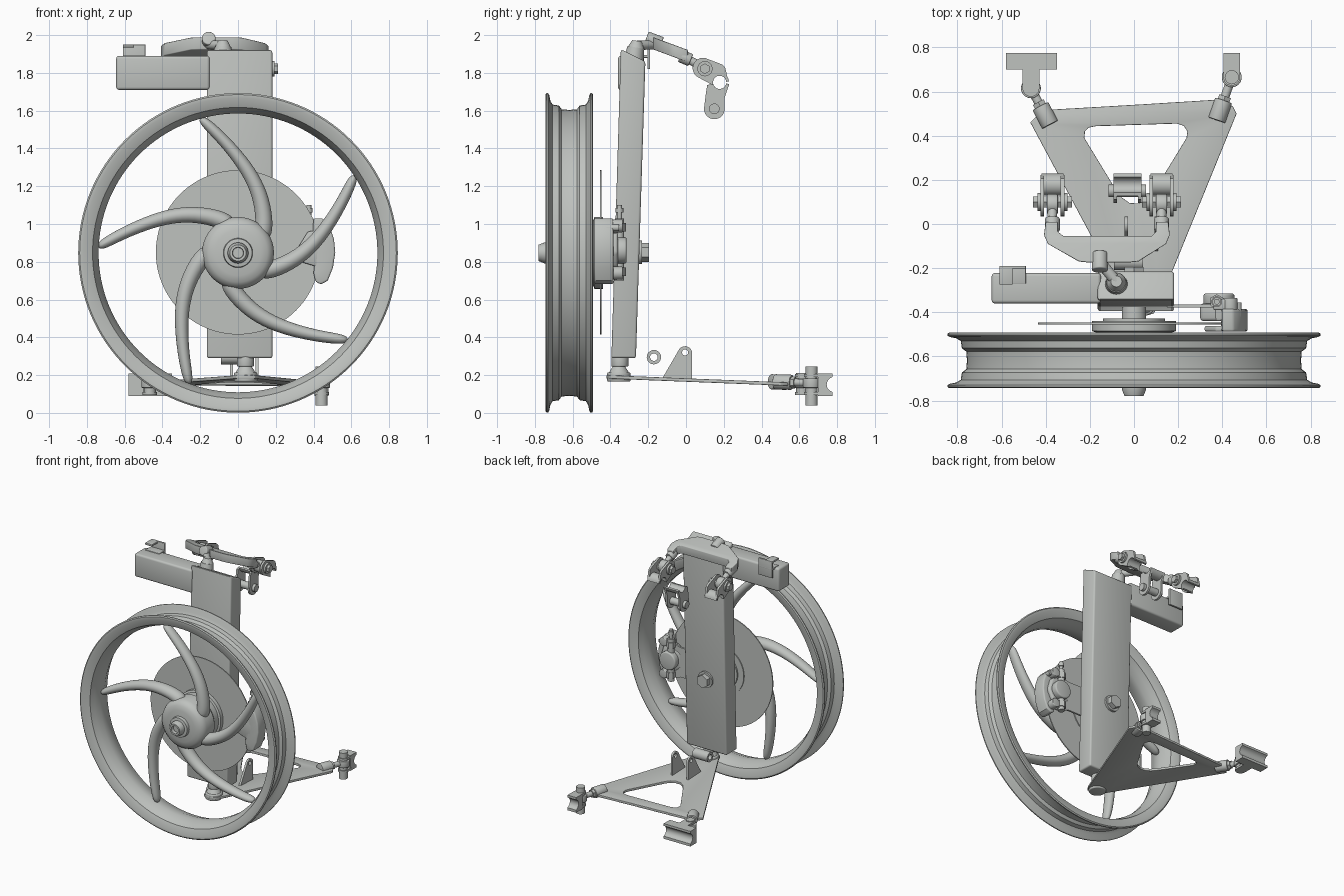
import bpy, bmesh, math
from mathutils import Matrix, Vector

if "Cube" in bpy.data.objects:
    bpy.data.objects.remove(bpy.data.objects["Cube"])

GREY = bpy.data.materials.new("light_grey")
GREY.diffuse_color = (0.52, 0.54, 0.52, 1)
GREY.use_nodes = True
GREY.node_tree.nodes["Principled BSDF"].inputs["Base Color"].default_value = GREY.diffuse_color
AXES = {'x': Matrix(((0, 0, 1), (1, 0, 0), (0, 1, 0))),
        'y': Matrix(((1, 0, 0), (0, 0, -1), (0, 1, 0))),
        'z': Matrix.Identity(3)}


def finish(name, bm, bevel=0):
    bmesh.ops.remove_doubles(bm, verts=bm.verts, dist=1e-5)
    bmesh.ops.recalc_face_normals(bm, faces=bm.faces)
    me = bpy.data.meshes.new(name)
    bm.to_mesh(me)
    bm.free()
    me.materials.append(GREY)
    ob = bpy.data.objects.new(name, me)
    bpy.context.collection.objects.link(ob)
    if bevel:
        m = ob.modifiers.new("bevel", 'BEVEL')
        m.width, m.segments, m.limit_method = bevel, 3, 'ANGLE'
        m.angle_limit = math.radians(40)
    return ob


def cyl(name, p, q, r, r2=None, n=32, bevel=0):
    p, q = Vector(p), Vector(q)
    bm = bmesh.new()
    rot = (q - p).to_track_quat('Z', 'Y').to_matrix().to_4x4()
    bmesh.ops.create_cone(bm, cap_ends=True, segments=n, radius1=r, radius2=r if r2 is None else r2,
                          depth=(q - p).length, matrix=Matrix.Translation((p + q) / 2) @ rot)
    return finish(name, bm, bevel)


def box(name, lo, hi, bevel=0.008):
    lo, hi = Vector(lo), Vector(hi)
    bm = bmesh.new()
    bmesh.ops.create_cube(bm, size=1, matrix=Matrix.Translation((lo + hi) / 2) @ Matrix.Diagonal((hi - lo).to_4d()))
    return finish(name, bm, bevel)


def arc(cx, cy, r, a, b, n=12):
    return [(cx + r * math.cos(math.radians(a + (b - a) * i / n)),
             cy + r * math.sin(math.radians(a + (b - a) * i / n))) for i in range(n + 1)]


def ring(cx, cy, r, n=24):
    return arc(cx, cy, r, 0, 360, n)[:-1]


def plate(name, loops, axis, lo, hi, slope=0, bevel=0):
    """Extrude outline (first loop) with holes along an axis; slope shears z along y."""
    cu = bpy.data.curves.new(name, 'CURVE')
    cu.dimensions, cu.fill_mode, cu.extrude = '2D', 'BOTH', (hi - lo) / 2
    for pts in loops:
        s = cu.splines.new('POLY')
        s.points.add(len(pts) - 1)
        for pt, c in zip(s.points, pts):
            pt.co = (c[0], c[1], 0, 1)
        s.use_cyclic_u = True
    tmp = bpy.data.objects.new("tmp", cu)
    bpy.context.collection.objects.link(tmp)
    me = bpy.data.meshes.new_from_object(tmp.evaluated_get(bpy.context.evaluated_depsgraph_get()))
    bm = bmesh.new()
    bm.from_mesh(me)
    bpy.data.objects.remove(tmp)
    mid = (lo + hi) / 2 * (-1 if axis == 'y' else 1)
    shear = Matrix.Identity(4)
    shear[2][1] = slope
    bm.transform(shear @ AXES[axis].to_4x4() @ Matrix.Translation((0, 0, mid)))
    return finish(name, bm, bevel)


def lathe(name, prof, closed, n=96, z=0.847):
    bm = bmesh.new()
    rows = [[bm.verts.new((r * math.cos(2 * math.pi * j / n), y, z + r * math.sin(2 * math.pi * j / n)))
             for j in range(n)] for r, y in prof]
    for i in range(len(prof) - (not closed)):
        a, b = rows[i], rows[(i + 1) % len(rows)]
        for j in range(n):
            bm.faces.new((a[j], a[(j + 1) % n], b[(j + 1) % n], b[j]))
    return finish(name, bm)


# Wheel rim, hub with axle, brake disc
half = [(.738, 0), (.738, .025), (.755, .07), (.77, .105), (.82, .126), (.838, .126), (.846, .12),
        (.846, .112), (.835, .106), (.805, .1), (.785, .088), (.78, .055), (.76, .04), (.757, 0)]
lathe("wheel_rim", [(r, -.618 - d) for r, d in half] + [(r, -.618 + d) for r, d in half[-2:0:-1]], True, 128)
lathe("wheel_hub", [(0, -.755), (.028, -.755), (.03, -.78), (.043, -.78), (.055, -.75), (.055, -.738), (.075, -.735),
                    (.078, -.712), (.12, -.708), (.155, -.7), (.178, -.682), (.19, -.655), (.19, -.56), (.175, -.54),
                    (.175, -.49), (.19, -.485), (.19, -.44), (.14, -.44), (.14, -.428), (.055, -.428),
                    (.055, -.3), (0, -.3)], False, 64)
cyl("brake_disc", (0, -.455, .85), (0, -.447, .85), .435, n=96)

# Five curved spokes swept from hub to rim
PATH = [(.14, 33), (.20, 44), (.31, 66), (.41, 79.5), (.51, 90), (.63, 99), (.75, 106)]
for k in range(5):
    pts = [Vector((r * math.cos(math.radians(a + 72 * k)), -.62, .847 + r * math.sin(math.radians(a + 72 * k))))
           for r, a in PATH]
    bm, rows = bmesh.new(), []
    for i, p in enumerate(pts):
        t = (pts[min(i + 1, 6)] - pts[max(i - 1, 0)]).normalized()
        side, f = Vector((t.z, 0, -t.x)), i / 6
        w, d = .056 - .027 * f, .06 - .02 * f
        rows.append([bm.verts.new(p + side * w * math.cos(j * math.pi / 4) + Vector((0, d * math.sin(j * math.pi / 4), 0)))
                     for j in range(8)])
    for a, b in zip(rows, rows[1:]):
        for j in range(8):
            bm.faces.new((a[j], a[(j + 1) % 8], b[(j + 1) % 8], b[j]))
    bm.faces.new(rows[0])
    bm.faces.new(rows[-1])
    finish("spoke_%d" % (k + 1), bm).modifiers.new("smooth", 'SUBSURF').levels = 2

# Tilted upright with rear axle nut and side arm
plate("upright", [[(-.395, .29), (-.265, .29), (-.215, 1.86), (-.345, 1.925)]], 'x', -.165, .182, bevel=.012)
cyl("axle_washer", (0, -.27, .85), (0, -.232, .85), .062)
cyl("axle_nut", (0, -.24, .85), (0, -.195, .85), .05, n=6)
box("side_arm", (-.645, -.36, 1.71), (-.15, -.222, 1.89), .015)
box("side_arm_bracket_base", (-.61, -.27, 1.88), (-.49, -.19, 1.895), .003)
box("side_arm_bracket_wall", (-.61, -.205, 1.82), (-.49, -.19, 1.95), .003)
box("side_arm_bracket_top", (-.61, -.275, 1.935), (-.55, -.19, 1.95), .003)

# Upper ball joint and curved upper arm
cyl("upper_joint_cone", (-.08, -.28, 1.85), (-.08, -.265, 1.935), .055, .045)
cyl("upper_joint_cap", (-.08, -.265, 1.93), (-.08, -.26, 1.97), .045, .025)
plate("upper_arm", [[(-.4, .01), (-.408, -.05), (-.39, -.09), (-.25, -.17), (-.2, -.175), (-.03, -.175), (.02, -.17),
                     (.145, -.09), (.162, -.05), (.155, .01), (.1, .01), (.1, -.035), (.08, -.055),
                     (-.32, -.055), (-.345, -.035), (-.345, .01)]], 'z', 1.86, 1.925, -.37, .022)
cyl("upper_arm_fitting", (-.155, -.21, 1.985), (-.155, -.13, 1.955), .036, bevel=.006)
cyl("upper_arm_link", (-.155, -.17, 1.95), (-.08, -.262, 1.945), .025)

# Tube clevises at the arm ends
clevis = arc(.09, 1.825, .055, 60, 245) + [(.142, 1.735)] + arc(.178, 1.75, .035, 195, 5) + [(.222, 1.765), (.207, 1.83), (.19, 1.845)]
saddle = arc(.178, 1.75, .035, 190, 5) + arc(.178, 1.75, .05, 5, 190)
for tag, x in (("left", -.37), ("right", .125)):
    cyl(tag + "_upper_collar", (x, -.03, 1.89), (x, .025, 1.867), .034, bevel=.005)
    cyl(tag + "_upper_shank", (x, .01, 1.872), (x, .09, 1.83), .022)
    cyl(tag + "_upper_rod_eye", (x - .025, .09, 1.825), (x + .025, .09, 1.825), .045, bevel=.006)
    for s in (-1, 1):
        plate(tag + "_clevis_cheek", [clevis], 'x', x + s * .046 - .008, x + s * .046 + .008)
        cyl(tag + "_clevis_washer", (x + s * .05, .1, 1.822), (x + s * .068, .1, 1.822), .04)
    cyl(tag + "_clevis_bolt", (x - .088, .1, 1.822), (x + .088, .1, 1.822), .028, n=6)
    plate(tag + "_clevis_saddle", [saddle], 'x', x - .05, x + .05)

# Hanging damper bracket between the clevises
hanger = arc(.15, 1.61, .055, 180, 350) + [(.205, 1.67), (.227, 1.735)] + arc(.178, 1.75, .035, -10, -170) + [(.112, 1.735), (.105, 1.69)]
for x in (-.085, .025):
    plate("hanger_cheek", [hanger, ring(.15, 1.61, .022)], 'x', x - .008, x + .008)
plate("hanger_saddle", [arc(.178, 1.75, .035, -170, -10) + arc(.178, 1.75, .052, -10, -170)], 'x', -.093, .033)
cyl("hanger_bushing", (-.115, .15, 1.61), (.055, .15, 1.61), .028)

# Lower arm plate with opening, ball joint and tabs
outline = [(-.025, -.37), (-.01, -.405), (.04, -.42), (.09, -.405), (.11, -.37), (.465, .5), (.45, .53), (.405, .565),
           (.0, .54), (-.38, .518), (-.43, .5), (-.47, .46)]
opening = [(-.225, .39), (-.222, .42), (-.205, .437), (-.175, .443), (.195, .455), (.225, .445), (.242, .42), (.238, .39),
           (.085, .14), (.06, .11), (.02, .093), (-.02, .095), (-.055, .12), (-.085, .16)]
plate("lower_arm", [outline, opening], 'z', .165, .183, -.04, .003)
cyl("lower_joint_base", (.04, -.355, .165), (.04, -.355, .215), .062, bevel=.008)
cyl("lower_joint_neck", (.04, -.355, .21), (.04, -.355, .25), .055, .03)
cyl("lower_joint_collar", (.04, -.35, .245), (.04, -.35, .3), .045, bevel=.006)
for x in (-.035, .1):
    plate("damper_tab", [[(-.13, .175), (.033, .168), (.033, .315)] + arc(-.005, .315, .038, 0, 145),
                         ring(-.005, .32, .016)], 'x', x - .008, x + .008)
plate("damper_sleeve", [ring(-.17, .295, .038), ring(-.17, .295, .02)], 'x', -.09, .04)

# Lower arm rod ends with tube mounts
for tag, a, e, lo, hi in (("left", (-.38, .45), (-.467, .615), -.58, -.35), ("right", (.375, .47), (.443, .665), .405, .48)):
    a, e = Vector((*a, .165)), Vector((*e, .158))
    d = (e - a).normalized()
    cyl(tag + "_lower_socket", a, a + d * .095, .04, bevel=.004)
    cyl(tag + "_lower_nut", a + d * .095, a + d * .115, .032, n=6)
    cyl(tag + "_lower_shank", a + d * .1, e - d * .02, .02)
    cyl(tag + "_lower_rod_eye", e - Vector((0, 0, .025)), e + Vector((0, 0, .025)), .045, bevel=.005)
    top, low = (.245, .04) if tag == "right" else (.21, .1)
    cyl(tag + "_lower_bolt", (e.x, e.y, low), (e.x, e.y, top), .032, n=16)
    for z in (.103, .197):
        cx = e.x
        plate(tag + "_lower_fork", [arc(cx, e.y, .038, 180, 360) + [(cx + .038, .72), (cx - .038, .72)]], 'z', z - .008, z + .008)
    plate(tag + "_lower_mount", [[(.7, .09), (.775, .09), (.775, .11)] + arc(.785, .15, .04, 250, 110) +
                                 [(.775, .19), (.775, .208), (.7, .208)]], 'x', lo, hi)

# Brake caliper with pads, piston, pins and bracket
plate("caliper_body", [[(.40, 1.03), (.45, 1.03), (.485, .99), (.508, .92), (.515, .85), (.503, .77), (.475, .7),
                        (.44, .68), (.41, .695), (.4, .74), (.41, .85), (.395, .95)]], 'y', -.487, -.385, bevel=.01)
plate("caliper_front_pad", [[(.33, .8), (.43, .77), (.46, .86), (.44, .97), (.37, .96), (.32, .88)]], 'y', -.487, -.462, bevel=.008)
plate("caliper_rear_housing", [[(.3, .81), (.36, .76), (.44, .77), (.48, .85), (.45, .95), (.37, .96), (.3, .92)]],
      'y', -.44, -.36, bevel=.015)
cyl("caliper_piston", (.385, -.37, .86), (.385, -.315, .86), .07, bevel=.01)
for z, s in ((.99, 1), (.74, -1)):
    cyl("caliper_lug", (.435, -.42, z), (.435, -.335, z), .034, bevel=.005)
    cyl("slide_pin", (.375, -.352, .86), (.375, -.352, z + s * .04), .024)
    cyl("slide_pin_head", (.375, -.352, z - s * .03), (.375, -.352, z + s * .015), .034, n=6)
    box("caliper_ear", (.36, -.39, z - .025), (.45, -.34, z + .025))
cyl("bleed_screw", (.375, -.352, 1.02), (.375, -.352, 1.1), .013)
cyl("bleed_screw_cap", (.375, -.352, 1.06), (.375, -.352, 1.085), .02)
cyl("hose_stub", (.47, -.42, .98), (.47, -.355, .98), .018)
plate("caliper_bracket", [[(.15, .74), (.3, .74), (.42, .7), (.42, 1.0), (.3, .97), (.15, .97)]], 'y', -.378, -.364)

# Apply modifiers and shade
bpy.ops.object.select_all(action='SELECT')
bpy.context.view_layer.objects.active = bpy.context.selected_objects[0]
bpy.ops.object.convert(target='MESH')
bpy.ops.object.shade_smooth_by_angle(angle=math.radians(35))
